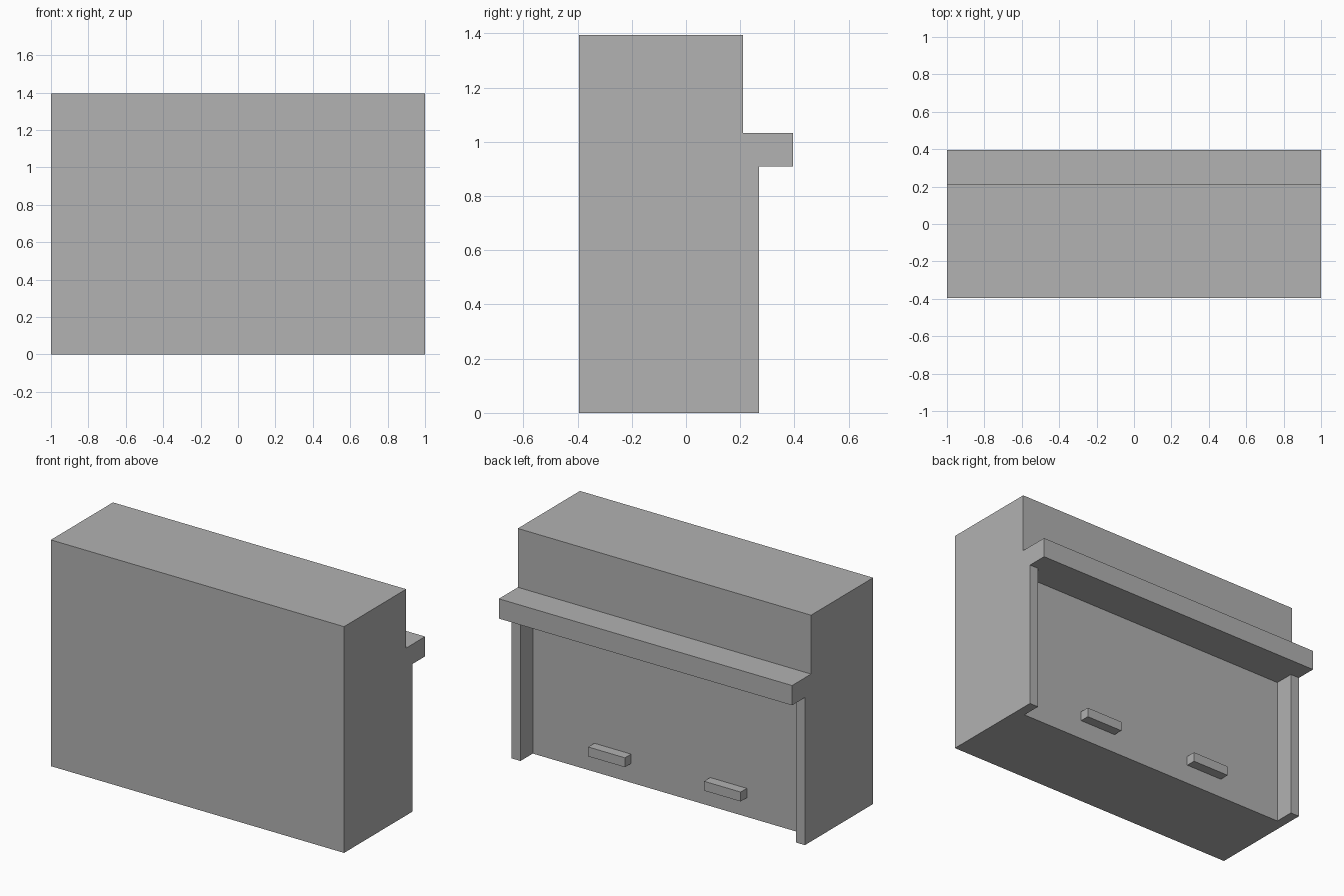
import bpy
import bmesh

cube = bpy.data.objects.get("Cube")
if cube:
    bpy.data.objects.remove(cube, do_unlink=True)

# Single flat colour
grey = bpy.data.materials.new("plain_grey")
grey.use_nodes = True
colour = (0.445, 0.445, 0.445, 1)
grey.diffuse_color = colour
grey.node_tree.nodes["Principled BSDF"].inputs["Base Color"].default_value = colour


def extrude_profile(name, profile, x0, x1):
    """Sweep a (y, z) outline from x0 to x1."""
    bm = bmesh.new()
    face = bm.faces.new([bm.verts.new((x0, y, z)) for y, z in profile])
    swept = bmesh.ops.extrude_face_region(bm, geom=[face])
    verts = [v for v in swept["geom"] if isinstance(v, bmesh.types.BMVert)]
    bmesh.ops.translate(bm, verts=verts, vec=(x1 - x0, 0, 0))
    bmesh.ops.recalc_face_normals(bm, faces=bm.faces)
    mesh = bpy.data.meshes.new(name)
    bm.to_mesh(mesh)
    bm.free()
    mesh.materials.append(grey)
    obj = bpy.data.objects.new(name, mesh)
    bpy.context.collection.objects.link(obj)
    return obj


def rectangle(y0, y1, z0, z1):
    return [(y0, z0), (y1, z0), (y1, z1), (y0, z1)]


back, panel, upper, post, shelf = -0.395, 0.15, 0.21, 0.27, 0.395
shelf_low, shelf_top, top = 0.91, 1.032, 1.395

# Case with recessed lower panel and projecting shelf
extrude_profile("case", [
    (back, 0), (panel, 0), (panel, shelf_low), (shelf, shelf_low),
    (shelf, shelf_top), (upper, shelf_top), (upper, top), (back, top),
], -1, 1)

# Corner posts under the shelf and small blocks on the lower panel
for side, s in (("left", 1), ("right", -1)):
    extrude_profile(side + "_post", rectangle(panel, post, 0, shelf_low), s * 0.94, s)
    extrude_profile(side + "_pedal_block", rectangle(panel, upper, 0.118, 0.176),
                    s * 0.27, s * 0.52)
